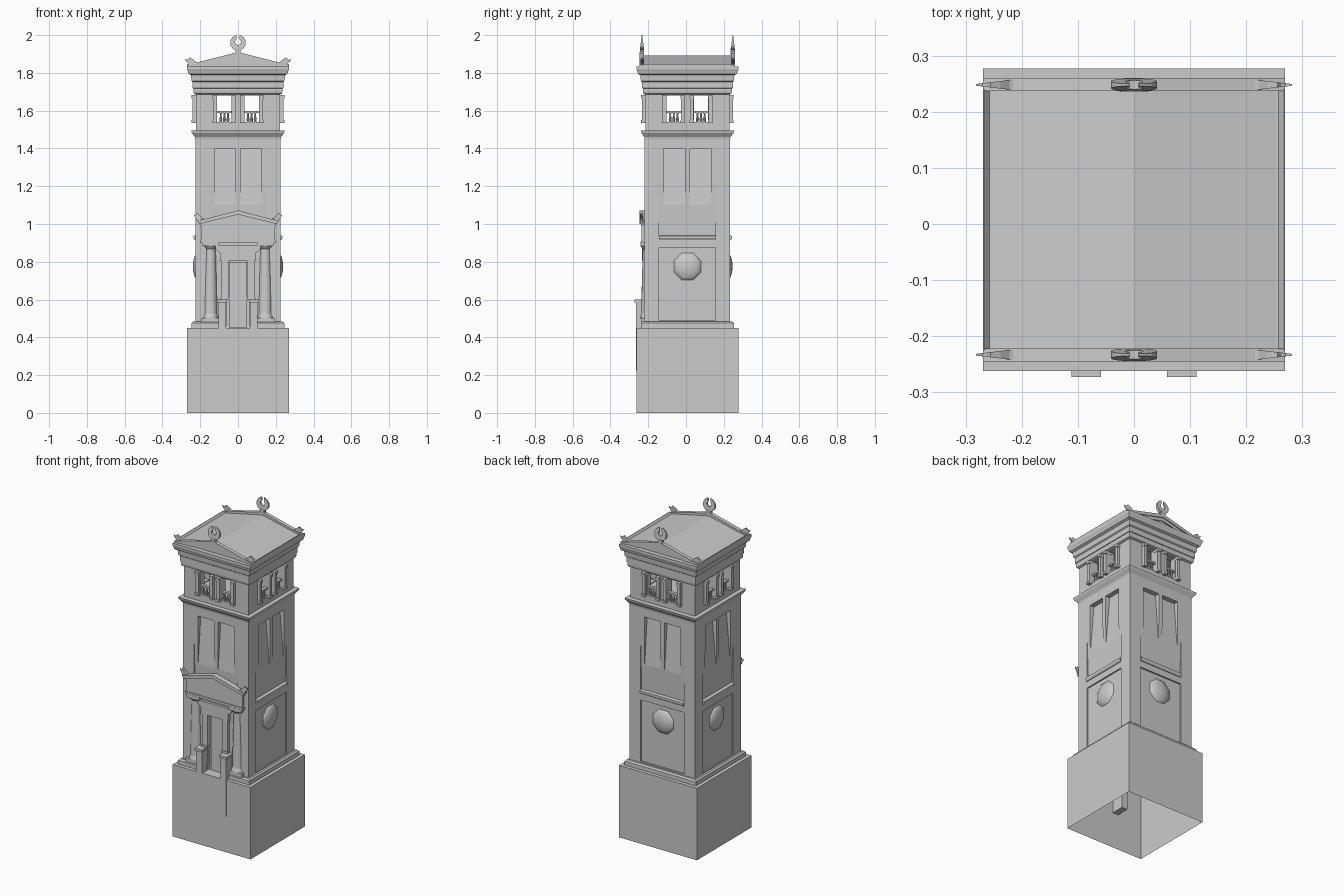
import bpy, bmesh
from math import pi, sin, cos, radians
from mathutils import Matrix

if "Cube" in bpy.data.objects:
    bpy.data.objects.remove(bpy.data.objects["Cube"])

CY = 0.0075  # tower axis sits slightly behind the origin


def make(name, bm, k=0):
    """Finish a mesh, turned k quarter turns (0 front, 1 right, 2 back, 3 left)."""
    bmesh.ops.recalc_face_normals(bm, faces=bm.faces[:])
    me = bpy.data.meshes.new(name)
    bm.to_mesh(me)
    bm.free()
    me.transform(Matrix.Rotation(k * pi / 2, 4, 'Z'))
    ob = bpy.data.objects.new(name, me)
    ob.location.y = CY
    bpy.context.collection.objects.link(ob)
    return ob


def prism(name, pts, lo, hi, axis='Y', k=0, taper=None):
    """Extrude a 2D outline: (x,z) along Y or (y,z) along X."""
    bm = bmesh.new()

    def co(p, t):
        if axis == 'X':
            return (t, p[0], p[1])
        if taper:
            mid = (lo + hi) / 2
            t = mid + (t - mid) * taper(*p)
        return (p[0], t, p[1])
    a = [bm.verts.new(co(p, lo)) for p in pts]
    b = [bm.verts.new(co(p, hi)) for p in pts]
    bm.faces.new(a)
    bm.faces.new(b)
    for i in range(len(pts)):
        j = (i + 1) % len(pts)
        bm.faces.new((a[i], a[j], b[j], b[i]))
    return make(name, bm, k)


def box(name, x0, x1, y0, y1, z0, z1, k=0):
    return prism(name, [(x0, z0), (x1, z0), (x1, z1), (x0, z1)], y0, y1, 'Y', k)


def square_stack(name, profile, bottom=True):
    """Square-plan mouldings from (half width, z) pairs."""
    bm = bmesh.new()
    rings = [[bm.verts.new((sx * h, sy * h, z)) for sx, sy in ((-1, -1), (1, -1), (1, 1), (-1, 1))]
             for h, z in profile]
    for a, b in zip(rings, rings[1:]):
        for i in range(4):
            j = (i + 1) % 4
            bm.faces.new((a[i], a[j], b[j], b[i]))
    bm.faces.new(rings[-1])
    if bottom:
        bm.faces.new(rings[0])
    return make(name, bm)


def lathe(name, profile, x, y, n, k=0):
    bm = bmesh.new()
    rings = [[bm.verts.new((x + r * cos(2 * pi * i / n), y + r * sin(2 * pi * i / n), z)) for i in range(n)]
             for r, z in profile]
    for a, b in zip(rings, rings[1:]):
        for i in range(n):
            j = (i + 1) % n
            bm.faces.new((a[i], a[j], b[j], b[i]))
    bm.faces.new(rings[0])
    bm.faces.new(rings[-1])
    ob = make(name, bm, k)
    smooth(ob)
    return ob


def smooth(ob):
    bpy.ops.object.select_all(action='DESELECT')
    ob.select_set(True)
    bpy.context.view_layer.objects.active = ob
    bpy.ops.object.shade_smooth_by_angle(angle=radians(40))


def carve(ob, cutter):
    m = ob.modifiers.new("carve", 'BOOLEAN')
    m.operation = 'DIFFERENCE'
    m.solver = 'EXACT'
    m.object = cutter
    bpy.context.view_layer.objects.active = ob
    bpy.ops.object.modifier_apply(modifier=m.name)
    bpy.data.objects.remove(cutter)


# Base (open underneath) and plinth
square_stack("base_block", [(0.2695, 0), (0.2695, 0.45)], bottom=False)
plinth = square_stack("plinth", [(0.247, 0.44), (0.247, 0.475), (0.238, 0.483)])
carve(plinth, box("door_cut", -0.065, 0.065, -0.4, -0.2, 0.45, 0.6))

# Shaft with lower panels, sloping recesses and paired tall niches
shaft = square_stack("shaft", [(0.226, 0.46), (0.226, 1.46)])
for k in range(4):
    carve(shaft, box("panel_cut", -0.15, 0.15, -0.3, -0.217, 0.49, 0.875, k))
    carve(shaft, prism("slope_cut", [(-0.3, 0.925), (-0.215, 0.925), (-0.2265, 1.24), (-0.3, 1.24)],
                       -0.15, 0.15, 'X', k))
    for s in (-1, 1):
        lo, hi = sorted((s * 0.013, s * 0.125))
        carve(shaft, prism("niche_cut", [(-0.3, 1.05), (-0.226, 1.05), (-0.196, 1.4), (-0.3, 1.4)],
                           lo, hi, 'X', k))
carve(shaft, box("door_cut", -0.06, 0.06, -0.3, -0.2, 0.451, 0.805))
square_stack("shaft_cornice", [(0.226, 1.45), (0.228, 1.46), (0.244, 1.482), (0.247, 1.494), (0.222, 1.496)])

# Ledges and faceted bosses on the right, back and left
for k in (1, 2, 3):
    prism("ledge", [(-0.2, 0.915), (-0.23, 0.915), (-0.236, 0.925), (-0.236, 0.937), (-0.2, 0.942)],
          -0.15, 0.15, 'X', k)
    bm = bmesh.new()
    bmesh.ops.create_uvsphere(bm, u_segments=8, v_segments=8, radius=0.083)
    bm.transform(Matrix.Translation((0, -0.206, 0.775)) @ Matrix.Rotation(pi / 2, 4, 'X')
                 @ Matrix.Diagonal((1, 1, 0.4, 1)) @ Matrix.Rotation(pi / 8, 4, 'Z'))
    smooth(make("round_boss", bm, k))

# Belfry: hollow, paired openings on every side
belfry = square_stack("belfry", [(0.222, 1.49), (0.222, 1.72)])
carve(belfry, box("room_cut", -0.18, 0.18, -0.18, 0.18, 1.535, 1.69))
for k in range(4):
    for s in (-1, 1):
        x0, x1 = sorted((s * 0.034, s * 0.11))
        carve(belfry, box("opening_cut", x0, x1, -0.3, -0.15, 1.54, 1.68, k))
        # Flanking pilasters with foot and cap
        for c in (0.0235, 0.122):
            c *= s
            box("belfry_pilaster", c - 0.010, c + 0.010, -0.240, -0.2, 1.535, 1.68, k)
            box("pilaster_foot", c - 0.012, c + 0.012, -0.245, -0.2, 1.535, 1.55, k)
            box("pilaster_cap", c - 0.012, c + 0.012, -0.245, -0.2, 1.665, 1.683, k)
        # Balustrade
        box("baluster_rail", x0, x1, -0.222, -0.202, 1.587, 1.598, k)
        for c in (0.053, 0.072, 0.091):
            lathe("baluster", [(0.006, 1.539), (0.008, 1.555), (0.004, 1.575), (0.006, 1.588)],
                  s * c, -0.212, 8, k)

# Entablature and main cornice
square_stack("entablature", [(0.222, 1.685), (0.233, 1.69), (0.236, 1.705), (0.236, 1.718), (0.24, 1.719),
                             (0.24, 1.752), (0.246, 1.757), (0.249, 1.788), (0.262, 1.795), (0.266, 1.81),
                             (0.2695, 1.818), (0.2695, 1.834)])

# Gable roof with side gutters
prism("roof", [(-0.254, 1.825), (0.254, 1.825), (0.254, 1.836), (0, 1.892), (-0.254, 1.836)], -0.231, 0.231)
for s in (-1, 1):
    prism("gutter_lip", [(s * 0.254, 1.83), (s * 0.2695, 1.83), (s * 0.2695, 1.846), (s * 0.267, 1.846)],
          -0.231, 0.231)

# Side horn and open ring ornaments
HORN = [(0.195, 1.848), (0.222, 1.858), (0.238, 1.872), (0.256, 1.882), (0.262, 1.873), (0.270, 1.869),
        (0.282, 1.874), (0.274, 1.860), (0.262, 1.848), (0.254, 1.832), (0.235, 1.836)]
R, ZC = 0.041, 1.9596
ring = [(R * cos(radians(a)), ZC + R * sin(radians(a))) for a in range(80, -261, -20)]
ring += [(0.016 * cos(radians(a)), ZC + 0.004 + 0.016 * sin(radians(a))) for a in range(-240, 61, 30)]

for k in (0, 2):
    # Raking cornice, two steps
    prism("raking_cornice", [(-0.2695, 1.832), (-0.2695, 1.842), (0, 1.91), (0.2695, 1.842), (0.2695, 1.832),
                             (0.24, 1.832), (0, 1.888), (-0.24, 1.832)], -0.2525, -0.2295, 'Y', k)
    prism("raking_fillet", [(-0.245, 1.832), (0, 1.892), (0.245, 1.832), (0.17, 1.832), (0, 1.868),
                            (-0.17, 1.832)], -0.247, -0.2295, 'Y', k)
    prism("tympanum", [(-0.2, 1.83), (0.2, 1.83), (0, 1.88)], -0.241, -0.225, 'Y', k)
    for s in (-1, 1):
        prism("corner_horn", [(s * x, z) for x, z in HORN], -0.2505, -0.2305, 'Y', k,
              taper=lambda x, z: 1.0 - 0.85 * max(0, (abs(x) - 0.21) / 0.072))
    prism("ridge_ring", ring, -0.252, -0.229, 'Y', k, taper=lambda x, z: 0.15 + 0.85 * (2.0 - z) / 0.082)
    prism("ring_stem", [(-0.025, 1.895), (0.025, 1.895), (0.012, 1.912), (0.014, 1.928), (-0.014, 1.928),
                        (-0.012, 1.912)], -0.252, -0.229, 'Y', k)

# Portico: columns, pedestals and door pilasters
for s in (-1, 1):
    def side_box(name, a, b, *rest):
        return box(name, *sorted((s * a, s * b)), *rest)
    side_box("column_plinth", 0.10, 0.195, -0.2465, -0.2, 0.48, 0.503)
    lathe("column", [(0.042, 0.5), (0.042, 0.512), (0.036, 0.52), (0.035, 0.53), (0.034, 0.66), (0.028, 0.868),
                     (0.032, 0.872), (0.04, 0.885)], s * 0.145, -0.208, 16)
    side_box("column_abacus", 0.10, 0.19, -0.248, -0.2, 0.884, 0.906)
    side_box("pedestal", 0.064, 0.104, -0.2725, -0.19, 0.225, 0.588)
    side_box("pedestal_cap", 0.059, 0.111, -0.2805, -0.19, 0.585, 0.6)
    side_box("door_pilaster", 0.05, 0.088, -0.238, -0.195, 0.6, 0.805)
    side_box("door_pilaster_foot", 0.048, 0.092, -0.242, -0.195, 0.6, 0.612)
    # Small corner horn, reusing the roof outline
    prism("portico_horn", [(s * (0.235 + (x - 0.282) * 0.65), 1.058 + (z - 1.882) * 0.85) for x, z in HORN],
          -0.253, -0.235, 'Y', 0, taper=lambda x, z: 1.0 - 0.8 * max(0, (abs(x) - 0.19) / 0.046))

# Door lintel and recessed door leaf
box("door_leaf", -0.048, 0.048, -0.208, -0.195, 0.452, 0.8)
prism("door_lintel", [(-0.097, 0.805), (0.097, 0.805), (0.092, 0.845), (0.1, 0.85), (0.118, 0.868),
                      (0.118, 0.885), (-0.118, 0.885), (-0.118, 0.868), (-0.1, 0.85), (-0.092, 0.845)],
      -0.241, -0.2)

# Portico entablature and pediment
box("portico_frieze", -0.195, 0.195, -0.243, -0.2, 0.903, 1.0)
box("portico_band", -0.2, 0.2, -0.247, -0.2, 0.903, 0.918)
prism("portico_pediment", [(-0.2, 0.99), (0.2, 0.99), (0.208, 1.012), (0, 1.055), (-0.208, 1.012)], -0.245, -0.2)
prism("portico_rake", [(-0.205, 1.0), (-0.215, 1.016), (0, 1.072), (0.215, 1.016), (0.205, 1.0), (0, 1.05)],
      -0.254, -0.2)
